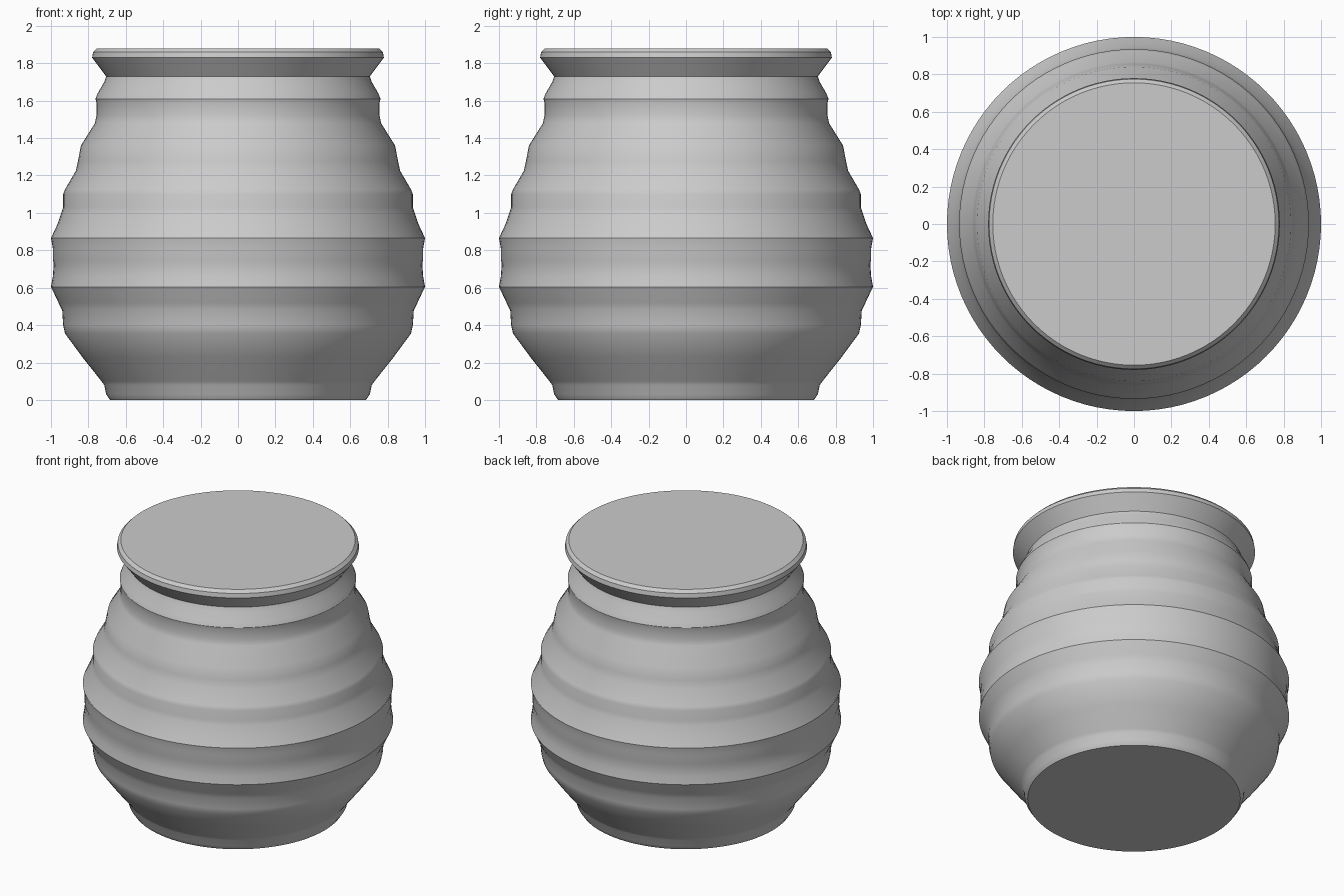
import bpy, bmesh, math

cube = bpy.data.objects.get("Cube")
if cube:
    bpy.data.objects.remove(cube, do_unlink=True)

clay = bpy.data.materials.new("grey_clay")
clay.use_nodes = True
GREY = (0.6, 0.6, 0.6, 1)
clay.diffuse_color = GREY
clay.node_tree.nodes["Principled BSDF"].inputs["Base Color"].default_value = GREY

# Outline of the ribbed jar as (radius, height), foot to rim
PROFILE = [
    (.685, 0), (.705, .03), (.715, .08), (.73, .1), (.83, .226), (.925, .355),
    (.935, .4), (.94, .48), (.96, .52), (1, .605),
    (.99, .66), (.985, .73), (.99, .75), (.99, .81), (1, .865),
    (.965, .94), (.945, 1), (.935, 1.03), (.935, 1.1), (.925, 1.125),
    (.867, 1.225), (.855, 1.28), (.84, 1.36),
    (.765, 1.48), (.757, 1.52), (.757, 1.59), (.762, 1.61), (.75, 1.64),
    (.715, 1.7), (.705, 1.73), (.735, 1.77), (.78, 1.83), (.775, 1.86), (.755, 1.88),
]
SIDES = 96

# Jar body: stacked rings joined by quads, closed at both ends
bm = bmesh.new()
rings = []
for r, z in PROFILE:
    rings.append([bm.verts.new((r * math.cos(a), r * math.sin(a), z))
                  for a in (2 * math.pi * i / SIDES for i in range(SIDES))])
for low, high in zip(rings, rings[1:]):
    for i in range(SIDES):
        j = (i + 1) % SIDES
        bm.faces.new((low[i], low[j], high[j], high[i]))
bm.faces.new(rings[0][::-1])
bm.faces.new(rings[-1])

mesh = bpy.data.meshes.new("ribbed_jar")
bm.to_mesh(mesh)
bm.free()
mesh.materials.append(clay)
jar = bpy.data.objects.new("ribbed_jar", mesh)
bpy.context.collection.objects.link(jar)

# Smooth sides with crisp rib and rim edges
bpy.ops.object.select_all(action='DESELECT')
jar.select_set(True)
bpy.context.view_layer.objects.active = jar
bpy.ops.object.shade_smooth_by_angle(angle=math.radians(30))
